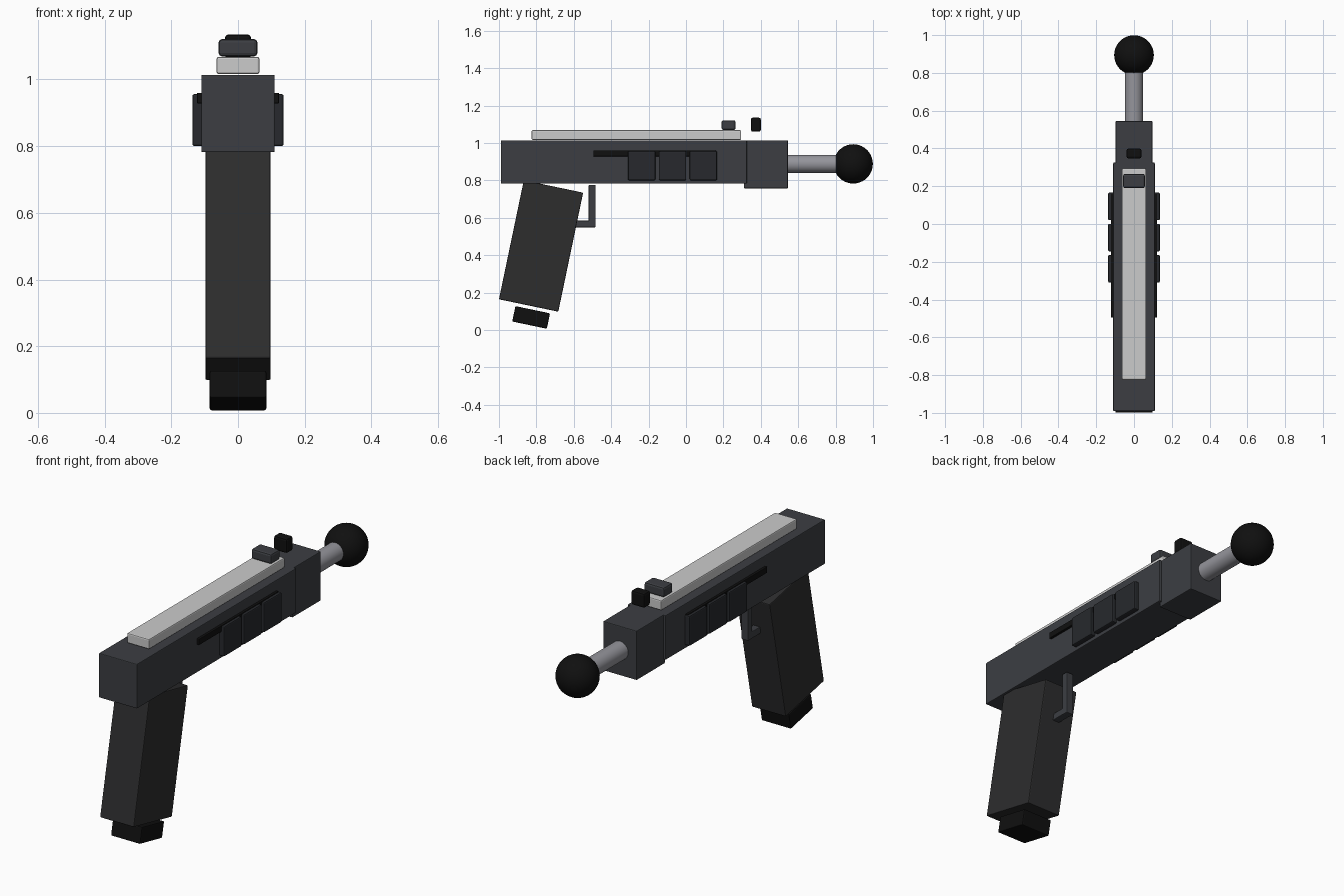
import bpy
from math import radians

if "Cube" in bpy.data.objects:
    bpy.data.objects.remove(bpy.data.objects["Cube"])


def material(name, r, g, b):
    m = bpy.data.materials.new(name)
    m.diffuse_color = (r, g, b, 1)
    m.use_nodes = True
    m.node_tree.nodes["Principled BSDF"].inputs["Base Color"].default_value = m.diffuse_color
    return m


GUNMETAL = material("gunmetal", 0.045, 0.048, 0.055)
PANEL = material("panel", 0.02, 0.022, 0.026)
GRIP = material("grip", 0.026, 0.026, 0.027)
BLACK = material("black", 0.005, 0.005, 0.005)
SILVER = material("silver", 0.65, 0.65, 0.65)
STEEL = material("steel", 0.3, 0.3, 0.33)


def box(name, center, size, mat, bevel=0.006, tilt=0):
    bpy.ops.mesh.primitive_cube_add(size=1, location=center)
    o = bpy.context.object
    o.name = name
    o.scale = size
    bpy.ops.object.transform_apply(location=False, rotation=False, scale=True)
    o.rotation_euler.x = radians(tilt)
    o.data.materials.append(mat)
    b = o.modifiers.new("edge", "BEVEL")
    b.width = bevel
    b.segments = 2
    return o


def span(name, x, y, z, mat, bevel=0.006):
    """Box given by its (min, max) along each axis."""
    pairs = (x, y, z)
    return box(name, [(a + b) / 2 for a, b in pairs], [b - a for a, b in pairs], mat, bevel)


# Body, front block and top rail
span("body", (-0.11, 0.11), (-0.99, 0.325), (0.782, 1.014), GUNMETAL, 0.004)
span("front_block", (-0.097, 0.097), (0.31, 0.545), (0.757, 1.014), GUNMETAL, 0.004)
span("top_rail", (-0.064, 0.064), (-0.825, 0.295), (1.016, 1.068), SILVER)

# Sights
span("rear_sight", (-0.058, 0.058), (0.19, 0.265), (1.069, 1.121), GUNMETAL, 0.01)
span("front_sight", (-0.039, 0.039), (0.347, 0.4), (1.06, 1.135), BLACK, 0.01)

# Side strips and panels on both sides
for side, s in (("right", 1), ("left", -1)):
    span(f"{side}_strip", sorted((0.1 * s, 0.123 * s)), (-0.495, 0.16), (0.928, 0.96), BLACK, 0.003)
    for i in range(3):
        y = -0.31 + 0.165 * i
        span(f"{side}_panel_{i + 1}", sorted((0.105 * s, 0.137 * s)),
             (y, y + 0.146), (0.8, 0.956), PANEL)

# Raked grip and its base cap
box("grip", (0, -0.775, 0.449), (0.196, 0.324, 0.65), GRIP, 0.005, -11.8)
box("grip_cap", (0, -0.828, 0.067), (0.17, 0.189, 0.084), BLACK, 0.006, -11.8)

# Trigger: upright and foot
span("trigger", (-0.02, 0.02), (-0.52, -0.484), (0.548, 0.775), GUNMETAL, 0.004)
span("trigger_foot", (-0.02, 0.02), (-0.62, -0.486), (0.549, 0.585), GUNMETAL, 0.004)

# Barrel rod
bpy.ops.mesh.primitive_cylinder_add(vertices=40, radius=0.048, depth=0.36,
                                    location=(0, 0.69, 0.888), rotation=(radians(90), 0, 0))
rod = bpy.context.object
rod.name = "barrel_rod"
rod.data.materials.append(STEEL)
bpy.ops.object.shade_smooth_by_angle(angle=radians(30))

# Ball tip
bpy.ops.mesh.primitive_uv_sphere_add(segments=40, ring_count=20, radius=0.105,
                                     location=(0, 0.894, 0.888))
ball = bpy.context.object
ball.name = "ball_tip"
ball.data.materials.append(BLACK)
bpy.ops.object.shade_smooth()
